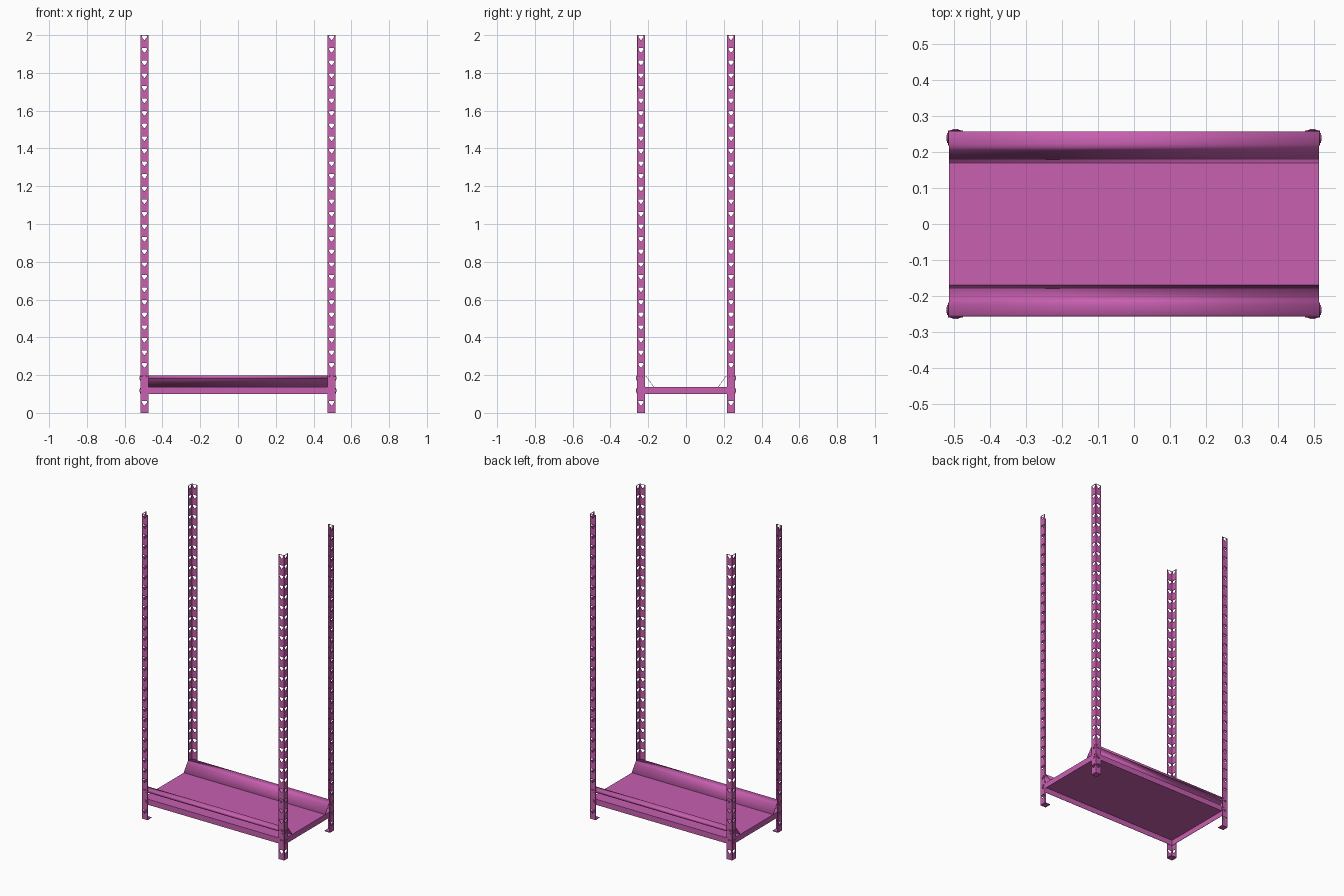
import bpy, bmesh, math
from mathutils import Matrix, Vector

if "Cube" in bpy.data.objects:
    bpy.data.objects.remove(bpy.data.objects["Cube"])

PX, PY = 0.516, 0.259      # outer corner of the posts
W, T = 0.041, 0.003        # flange width and sheet thickness
SX, SY = PX - T, PY - T    # shelf half sizes
STEP = 0.0667              # hole spacing

mat = bpy.data.materials.new("painted_steel")
mat.diffuse_color = (0.58, 0.115, 0.435, 1)
mat.use_nodes = True
mat.node_tree.nodes["Principled BSDF"].inputs["Base Color"].default_value = mat.diffuse_color


def add_object(name, bm, mirror=(True, True)):
    bmesh.ops.recalc_face_normals(bm, faces=bm.faces)
    me = bpy.data.meshes.new(name)
    bm.to_mesh(me)
    bm.free()
    me.materials.append(mat)
    ob = bpy.data.objects.new(name, me)
    bpy.context.collection.objects.link(ob)
    if any(mirror):
        m = ob.modifiers.new("mirror", 'MIRROR')
        m.use_axis = (mirror[0], mirror[1], False)
        m.use_mirror_merge = False
    return ob


def box(bm, lo, hi):
    lo, hi = Vector(lo), Vector(hi)
    size = hi - lo
    return bmesh.ops.create_cube(
        bm, size=1, matrix=Matrix.Translation((lo + hi) / 2) @ Matrix.Diagonal((*size, 1)))


def perforated_strip():
    # flat strip with a column of rounded triangular holes, filled as a 2D curve
    cu = bpy.data.curves.new("strip", 'CURVE')
    cu.dimensions, cu.fill_mode, cu.extrude = '2D', 'BOTH', T / 2

    def loop(pts):
        sp = cu.splines.new('POLY')
        sp.points.add(len(pts) - 1)
        for p, (x, y) in zip(sp.points, pts):
            p.co = (x, y, 0, 1)
        sp.use_cyclic_u = True

    loop([(0, 0), (W, 0), (W, 2), (0, 2)])
    hole = [(0.002, -0.014), (0.0135, 0.001), (0.0145, 0.005), (0.011, 0.0095)]
    hole += [(-x, y) for x, y in reversed(hole)]
    for k in range(30):
        loop([(W / 2 + x, 0.054 + k * STEP + y) for x, y in hole])
    ob = bpy.data.objects.new("strip", cu)
    bpy.context.collection.objects.link(ob)
    dg = bpy.context.evaluated_depsgraph_get()
    me = bpy.data.meshes.new_from_object(ob.evaluated_get(dg))
    bpy.data.objects.remove(ob)
    return me


# corner posts: two perforated flanges forming an angle, mirrored to four
strip = perforated_strip()
bm = bmesh.new()
up = Matrix.Rotation(math.pi / 2, 4, 'X')
strip.transform(Matrix.Translation((PX - W, PY - T / 2, 0)) @ up)
bm.from_mesh(strip)
to_side = Matrix.Translation((PX - T / 2, PY - W, 0)) @ Matrix.Rotation(math.pi / 2, 4, 'Z') \
    @ Matrix.Translation((-(PX - W), -(PY - T / 2), 0))
strip.transform(to_side)
bm.from_mesh(strip)
add_object("corner_posts", bm)

# foot plates
bm = bmesh.new()
box(bm, (PX - W, PY - W, 0), (PX, PY, 0.004))
add_object("foot_plates", bm)

# bolts through the posts at the shelf
bm = bmesh.new()
for k in (1, 2):
    z = 0.054 + k * STEP - 0.003
    for pos, axis in (((PX - W / 2, PY, z), 'X'), ((PX, PY - W / 2, z), 'Y')):
        for r, d in ((0.014, 0.005), (0.008, 0.009)):
            bmesh.ops.create_cone(
                bm, cap_ends=True, segments=12, radius1=r, radius2=r, depth=d,
                matrix=Matrix.Translation(pos) @ Matrix.Rotation(math.pi / 2, 4, axis))
add_object("bolts", bm)

# shelf tray: plate with rims folded down on all sides, open underneath
bm = bmesh.new()
box(bm, (-SX, -SY, 0.10), (SX, SY, 0.137))
bm.faces.ensure_lookup_table()
bmesh.ops.recalc_face_normals(bm, faces=bm.faces)
bottom = [f for f in bm.faces if f.calc_center_median().z < 0.11]
bmesh.ops.delete(bm, geom=bottom, context='FACES_ONLY')
me = bpy.data.meshes.new("shelf_tray")
bm.to_mesh(me)
bm.free()
me.materials.append(mat)
tray = bpy.data.objects.new("shelf_tray", me)
bpy.context.collection.objects.link(tray)
tray.modifiers.new("thickness", 'SOLIDIFY').thickness = T

# raised shelf guards: sloped sheet, rounded over the top, lip folded down
profile = [(0.170, 0.137), (0.205, 0.185)]
for i in range(1, 6):
    a = math.radians(145 - i * 11)
    profile.append((0.2235 + 0.0226 * math.cos(a), 0.1744 + 0.0226 * math.sin(a)))
profile += [(SY - 0.004, 0.197), (SY, 0.193), (SY, 0.180)]
bm = bmesh.new()
rows = [[bm.verts.new((x, y, z)) for y, z in profile] for x in (-SX, SX)]
for i in range(len(profile) - 1):
    bm.faces.new((rows[0][i], rows[1][i], rows[1][i + 1], rows[0][i + 1]))
guard = add_object("shelf_guards", bm, (False, True))
sol = guard.modifiers.new("thickness", 'SOLIDIFY')
sol.thickness, sol.offset = 0.002, 0
bpy.context.view_layer.objects.active = guard
guard.select_set(True)
bpy.ops.object.shade_smooth_by_angle(angle=math.radians(40))
